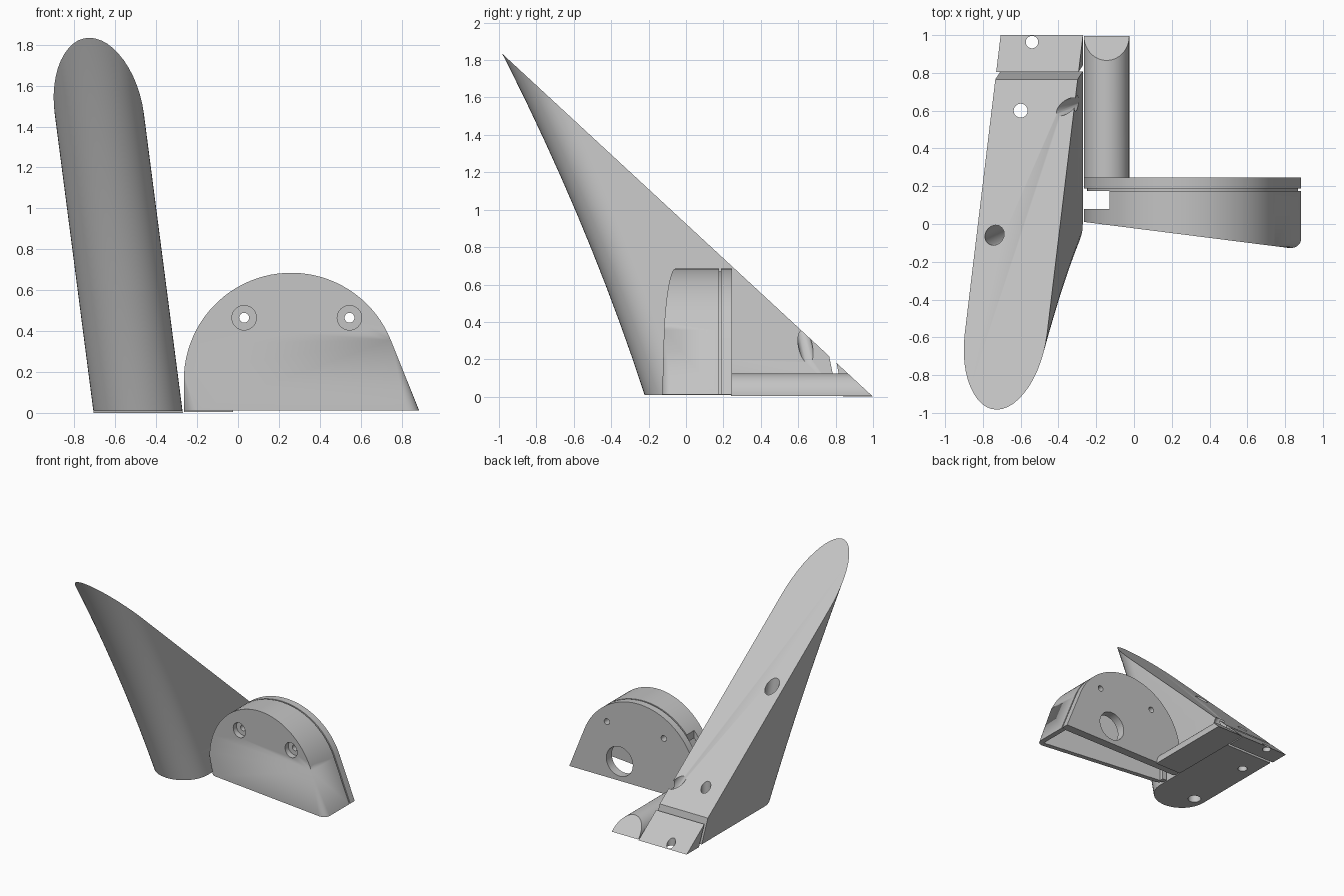
import bpy, bmesh, math
from mathutils import Vector

if "Cube" in bpy.data.objects:
    bpy.data.objects.remove(bpy.data.objects["Cube"])

grey = bpy.data.materials.new("plain grey")
grey.use_nodes = True
COLOUR = (0.55, 0.55, 0.55, 1)
grey.diffuse_color = COLOUR
grey.node_tree.nodes["Principled BSDF"].inputs["Base Color"].default_value = COLOUR


def make(name, bm):
    bmesh.ops.recalc_face_normals(bm, faces=bm.faces)
    mesh = bpy.data.meshes.new(name)
    bm.to_mesh(mesh)
    bm.free()
    mesh.materials.append(grey)
    obj = bpy.data.objects.new(name, mesh)
    bpy.context.collection.objects.link(obj)
    return obj


def loft(rings):
    """Skin between matching rings of points and cap both ends."""
    bm = bmesh.new()
    rows = [[bm.verts.new(p) for p in ring] for ring in rings]
    n = len(rows[0])
    for a, b in zip(rows, rows[1:]):
        for i in range(n):
            j = (i + 1) % n
            bm.faces.new((a[i], a[j], b[j], b[i]))
    bm.faces.new(rows[0])
    bm.faces.new(rows[-1])
    return bm


def rod(name, start, end, radius, sides=32):
    start, end = Vector(start), Vector(end)
    turn = (end - start).to_track_quat('Z', 'Y')
    circle = [Vector((radius * math.cos(i * math.tau / sides),
                      radius * math.sin(i * math.tau / sides), 0)) for i in range(sides)]
    return make(name, loft([[c + turn @ p for p in circle] for c in (start, end)]))


def slice_off(bm, point, normal):
    """Remove everything beyond a plane and close the cut."""
    res = bmesh.ops.bisect_plane(bm, geom=bm.verts[:] + bm.edges[:] + bm.faces[:], dist=1e-5,
                                 plane_co=point, plane_no=normal, clear_outer=True)
    edges = [e for e in res["geom_cut"] if isinstance(e, bmesh.types.BMEdge)]
    bmesh.ops.edgeloop_fill(bm, edges=edges)


def combine(obj, tool, operation='DIFFERENCE'):
    mod = obj.modifiers.new("combine", 'BOOLEAN')
    mod.operation = operation
    mod.solver = 'EXACT'
    mod.object = tool
    bpy.context.view_layer.objects.active = obj
    bpy.ops.object.modifier_apply(modifier=mod.name)
    bpy.data.objects.remove(tool)


def smooth(obj, degrees=30):
    bpy.ops.object.select_all(action='DESELECT')
    obj.select_set(True)
    bpy.context.view_layer.objects.active = obj
    bpy.ops.object.shade_smooth_by_angle(angle=math.radians(degrees))


# Leaning tower with a rounded front, cut by one long slope
SLOPE_POINT, SLOPE_NORMAL = (0, 1, 0), (0, 0.925, 1)


def tower_blank(z0):
    rings = []
    for k in range(11):
        z = z0 + (1.95 - z0) * k / 10
        cx, cy, r = -0.488 - 0.13 * z, -0.325 * z - 0.05 * z * z, 0.218
        ring = [(cx - r, 1.2, z), (cx + r, 1.2, z)]
        for i in range(25):
            a = math.pi * i / 24
            ring.append((cx + r * math.cos(a), cy - r * math.sin(a), z))
        rings.append(ring)
    bm = loft(rings)
    slice_off(bm, SLOPE_POINT, SLOPE_NORMAL)
    return bm


bm = tower_blank(0.01)
slice_off(bm, (0, 0.785, 0.12), (0, 1, 0.2))
tower = make("tower", bm)
combine(tower, rod("long_hole", (-0.6, 0.007, -0.1), (-0.76, -0.07, 1.15), 0.05))
combine(tower, rod("upright_hole", (-0.6, 0.6, -0.1), (-0.6, 0.6, 0.8), 0.037))
combine(tower, rod("side_hole", (-0.424, 0.596, 0.46), (-0.22, 0.67, 0.13), 0.037))
smooth(tower)

# Thin wedge behind the tower
bm = tower_blank(0)
slice_off(bm, (0, 0.815, 0.13), (0, -1, -0.2))
wedge = make("rear_wedge", bm)
combine(wedge, rod("wedge_hole", (-0.54, 0.963, -0.1), (-0.54, 0.963, 0.3), 0.033))
smooth(wedge)

# Half-round bar trimmed by the same slope
rings = [[(-0.145 + 0.12 * math.cos(math.pi * i / 32), y, 0.004 + 0.12 * math.sin(math.pi * i / 32))
          for i in range(33)] for y in (0.24, 1.2)]
bm = loft(rings)
slice_off(bm, SLOPE_POINT, SLOPE_NORMAL)
smooth(make("half_round_bar", bm))


# Arched housing: a round arch running into a straight sloping side
def arch(inset, bottom):
    r, cx, cz = 0.525 - inset, 0.26, 0.16
    tangent = math.radians(21.9)
    pts = [(cx - r, bottom)]
    for i in range(41):
        a = math.pi + (tangent - math.pi) * i / 40
        pts.append((cx + r * math.cos(a), cz + r * math.sin(a)))
    x, z = pts[-1]
    pts.append((x + (z - bottom) * math.tan(tangent), bottom))
    return pts


def front_y(x):
    return -0.01 - 0.127 * (x + 0.1)


def arch_solid(inset, bottom, front, back):
    pts = arch(inset, bottom)
    return loft([[(x, front(x), z) for x, z in pts], [(x, back, z) for x, z in pts]])


# Hollow cover with a slanted, rounded front
bm = arch_solid(0, 0.012, front_y, 0.176)
rim = [e for e in bm.edges
       if all(abs(v.co.y - front_y(v.co.x)) < 1e-4 for v in e.verts)
       and max(v.co.z for v in e.verts) > 0.02]
bmesh.ops.bevel(bm, geom=rim, offset=0.06, segments=6, profile=0.5, affect='EDGES')
cover = make("cover", bm)
combine(cover, make("cavity", arch_solid(0.04, -0.1, lambda x: front_y(x) + 0.04, 0.3)))

# Opening on the low side of the cover
bm = bmesh.new()
bmesh.ops.create_cube(bm, size=1)
for v in bm.verts:
    v.co = (-0.265 + 0.27 * v.co.x, 0.175 + 0.19 * v.co.y, 0.3 + v.co.z)
combine(cover, make("side_opening", bm))

SCREWS = [(0.03, 0.465), (0.545, 0.465)]
for x, z in SCREWS:
    y = front_y(x)
    combine(cover, rod("boss", (x, y + 0.02, z), (x, 0.176, z), 0.08), 'UNION')
    combine(cover, rod("recess", (x, y - 0.1, z), (x, y + 0.05, z), 0.06))
    combine(cover, rod("screw_hole", (x, y - 0.1, z), (x, 0.3, z), 0.024))
smooth(cover)

# Back plate with a narrow step that makes the seam
plate = make("back_plate", arch_solid(0, 0.012, lambda x: 0.187, 0.245))
combine(plate, make("seam_step", arch_solid(0.015, 0.012, lambda x: 0.174, 0.2)), 'UNION')
combine(plate, rod("round_window", (0.43, 0, 0.17), (0.43, 0.4, 0.17), 0.12, 48))
for x, z in SCREWS:
    combine(plate, rod("screw_hole", (x, 0, z), (x, 0.4, z), 0.024))
smooth(plate)
